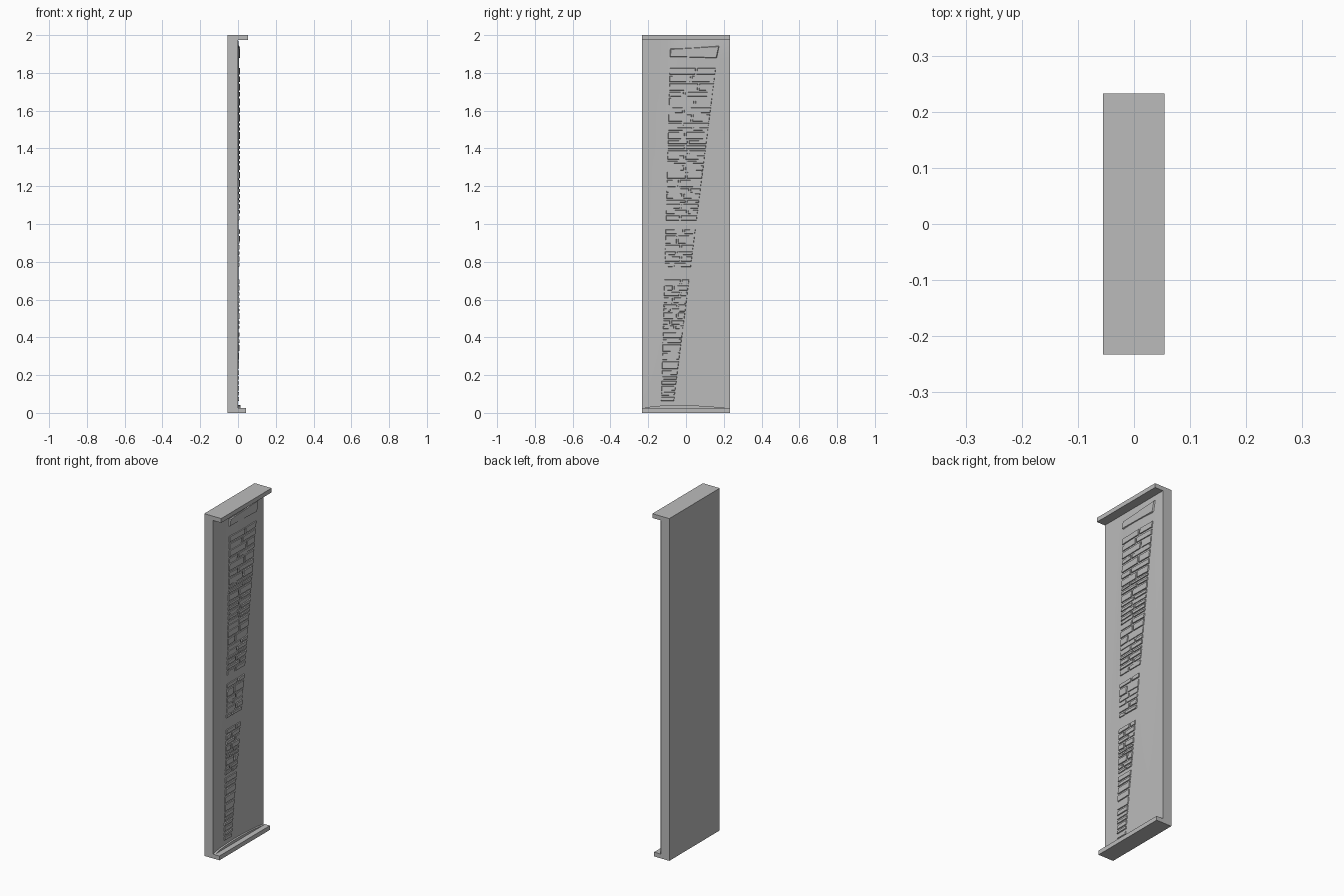
import bpy, bmesh, random

random.seed(4)
if "Cube" in bpy.data.objects:
    bpy.data.objects.remove(bpy.data.objects["Cube"])

stone = bpy.data.materials.new("grey stone")
stone.use_nodes = True
stone.diffuse_color = (0.5, 0.5, 0.5, 1)
bsdf = stone.node_tree.nodes["Principled BSDF"]
bsdf.inputs["Base Color"].default_value = stone.diffuse_color
bsdf.inputs["Roughness"].default_value = 0.8


def finish(bm, name, recalc=True):
    if recalc:
        bmesh.ops.recalc_face_normals(bm, faces=bm.faces)
    mesh = bpy.data.meshes.new(name)
    bm.to_mesh(mesh)
    bm.free()
    mesh.materials.append(stone)
    obj = bpy.data.objects.new(name, mesh)
    bpy.context.collection.objects.link(obj)
    return obj


def prism(bm, points, offset):
    """Extrude a closed outline by an offset vector."""
    face = bm.faces.new([bm.verts.new(p) for p in points])
    out = bmesh.ops.extrude_face_region(bm, geom=[face])
    verts = [v for v in out["geom"] if isinstance(v, bmesh.types.BMVert)]
    bmesh.ops.translate(bm, verts=verts, vec=offset)


def left_edge(z):
    return -0.137 + 0.026 * z


def right_edge(z):
    return -0.068 + 0.126 * z


def bulge(y, z):
    """Depth of the gently swelling wall surface."""
    mid = (left_edge(z) + right_edge(z)) / 2
    half = 0.22 if y > mid else 0.14
    fall = max(0, 1 - ((y - mid) / half) ** 2)
    return 0.0006 + 0.003 * z * fall * min(1, (1.975 - z) * 20)


# Slab with a lip along the top and the bottom
bm = bmesh.new()
outline = [(-0.055, 0), (0.043, 0), (0.043, 0.025), (0, 0.025),
           (0, 1.975), (0.054, 1.975), (0.054, 2), (-0.055, 2)]
prism(bm, [(x, -0.233, z) for x, z in outline], (0, 0.466, 0))
finish(bm, "wall_frame")

# Swelling plaster surface
bm = bmesh.new()
cols, rows = 20, 40
grid = []
for j in range(rows + 1):
    z = 0.025 + 1.95 * j / rows
    line = []
    for i in range(cols + 1):
        y = -0.233 + 0.466 * i / cols
        line.append(bm.verts.new((bulge(y, z), y, z)))
    grid.append(line)
for j in range(rows):
    for i in range(cols):
        f = bm.faces.new((grid[j][i], grid[j][i + 1],
                          grid[j + 1][i + 1], grid[j + 1][i]))
        f.smooth = True
finish(bm, "plaster_surface", recalc=False)


def brick(bm, corners, height, inset=0.003):
    """Raised block with chamfered sides over a quad of (y, z) corners."""
    cy = sum(c[0] for c in corners) / 4
    cz = sum(c[1] for c in corners) / 4
    base = [bm.verts.new((-0.002, y, z)) for y, z in corners]
    top = []
    for y, z in corners:
        ny = y + (inset if y < cy else -inset)
        nz = z + (inset if z < cz else -inset)
        top.append(bm.verts.new((bulge(ny, nz) + height, ny, nz)))
    bm.faces.new(top)
    bm.faces.new(base[::-1])
    for k in range(4):
        m = (k + 1) % 4
        bm.faces.new((base[k], base[m], top[m], top[k]))


# Exposed brickwork, in patches of uneven courses
patches = [(0.06, 0.43, 11), (0.44, 0.71, 9), (0.77, 0.975, 6), (1.015, 1.83, 24)]
bm = bmesh.new()
gap = 0.003
course = 0
for z0, z1, count in patches:
    weights = [random.uniform(0.6, 1.4) for _ in range(count)]
    z = z0
    for w in weights:
        h = (z1 - z0) * w / sum(weights)
        lo, hi = z + gap, z + h - gap
        course += 1
        split = (0.42 if course % 2 else 0.6) + random.uniform(-0.08, 0.08)
        cuts = [0, 1] if z < 0.4 else [0, split, 1]
        tilt = random.uniform(-0.002, 0.002)

        def along(t, zz):
            return left_edge(zz) + t * (right_edge(zz) - left_edge(zz))

        for a, b in zip(cuts, cuts[1:]):
            brick(bm, [(along(a, lo) + gap, lo), (along(b, lo) - gap, lo + tilt),
                       (along(b, hi) - gap, hi + tilt), (along(a, hi) + gap, hi)],
                  random.uniform(0.004, 0.006), min(0.003, h / 8))
        z += h
finish(bm, "bricks")

# Smooth lintel above the bricks
bm = bmesh.new()
brick(bm, [(-0.088, 1.882), (0.165, 1.875), (0.178, 1.945), (-0.085, 1.93)], 0.007, 0.006)
finish(bm, "lintel")

# Low drift of debris along the foot of the wall
bm = bmesh.new()
n = 16
drift = []
for i in range(n + 1):
    t = i / n
    drift.append((-0.004, -0.225 + 0.45 * t, 0.025 + 0.05 * t ** 0.7 * (1 - t)))
prism(bm, drift, (0.016, 0, 0))
finish(bm, "floor_drift")
